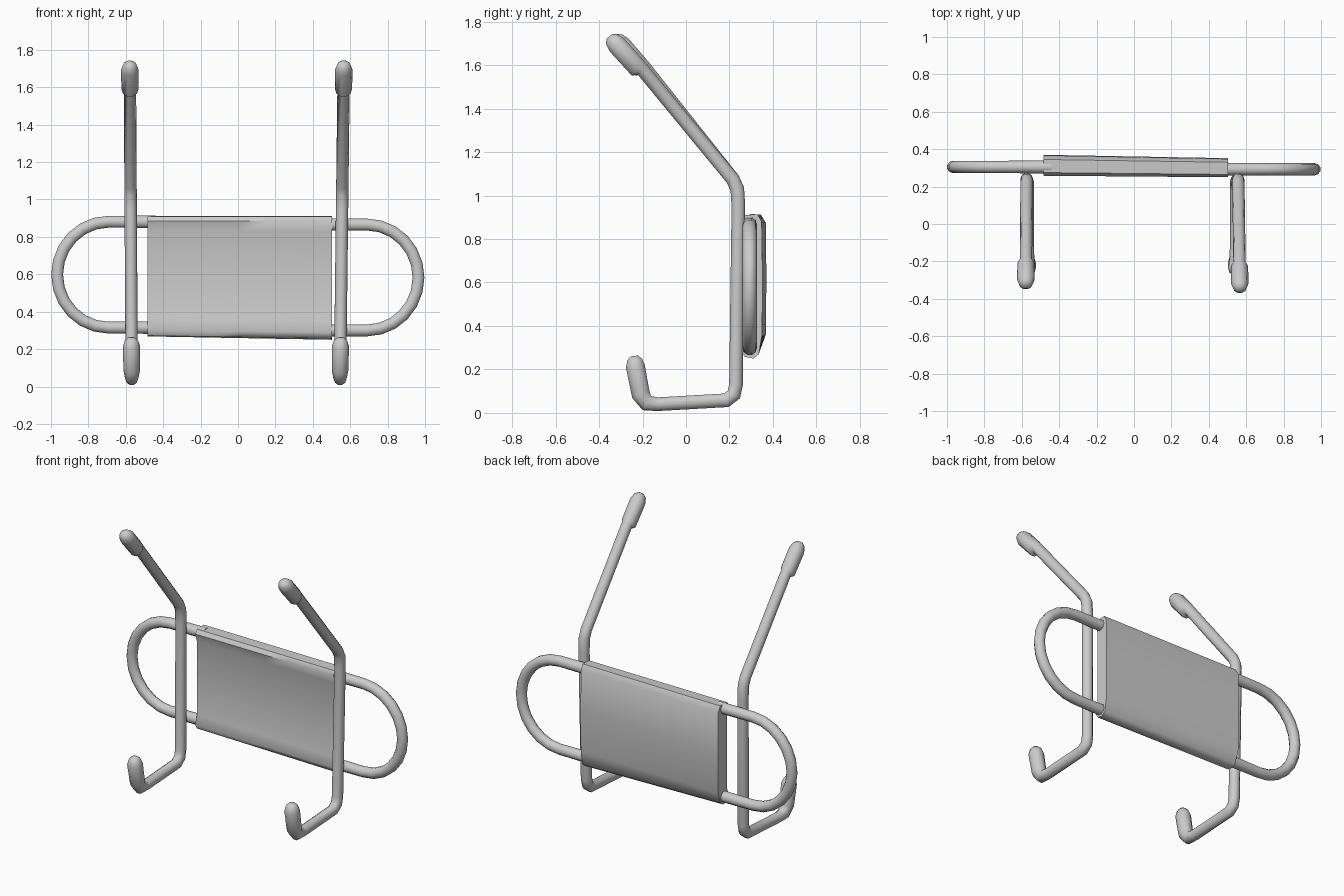
import bpy, bmesh, math
from mathutils import Vector

if "Cube" in bpy.data.objects:
    bpy.data.objects.remove(bpy.data.objects["Cube"])


def finish(name, bm):
    bmesh.ops.recalc_face_normals(bm, faces=bm.faces)
    mesh = bpy.data.meshes.new(name)
    bm.to_mesh(mesh)
    bm.free()
    ob = bpy.data.objects.new(name, mesh)
    bpy.context.collection.objects.link(ob)
    bpy.ops.object.select_all(action='DESELECT')
    ob.select_set(True)
    bpy.context.view_layer.objects.active = ob
    bpy.ops.object.shade_smooth_by_angle(angle=math.radians(50))
    return ob


def loft(name, rings):
    """Skin a list of equal-length point rings and cap both ends."""
    bm = bmesh.new()
    rows = [[bm.verts.new(p) for p in ring] for ring in rings]
    n = len(rows[0])
    for a, b in zip(rows, rows[1:]):
        for i in range(n):
            j = (i + 1) % n
            bm.faces.new((a[i], a[j], b[j], b[i]))
    bm.faces.new(rows[0])
    bm.faces.new(rows[-1])
    return finish(name, bm)


def tube(name, path, normal, sides=10):
    """Mitred sweep along a planar path of (point, radius)."""
    pts = [Vector(p) for p, _ in path]
    n = Vector(normal)
    rings = []
    for i, (_, r) in enumerate(path):
        d0 = (pts[i] - pts[max(i - 1, 0)]).normalized()
        d1 = (pts[min(i + 1, len(pts) - 1)] - pts[i]).normalized()
        t = (d0 + d1).normalized()
        side = t.cross(n).normalized()
        stretch = 1 / max(t.dot(d1 if d1.length else d0), 0.6)
        rings.append([pts[i] + n * r * math.cos(a) + side * r * stretch * math.sin(a)
                      for a in (2 * math.pi * k / sides for k in range(sides))])
    return loft(name, rings)


# Hook rods with thick rubber tips: (y, z, radius) from upper tip to lower tip
R = 0.033
rod = [(-0.352, 1.733, 0.018), (-0.342, 1.72, 0.036), (-0.318, 1.693, 0.047),
       (-0.225, 1.59, 0.046), (-0.205, 1.585, R), (0.215, 1.075, R),
       (0.236, 1.03, R), (0.241, 0.95, R), (0.230, 0.13, R), (0.220, 0.085, R),
       (0.185, 0.058, R), (-0.13, 0.040, R), (-0.18, 0.045, 0.036),
       (-0.208, 0.085, 0.044), (-0.233, 0.215, 0.046),
       (-0.236, 0.245, 0.036), (-0.238, 0.262, 0.018)]
for name, x0, lean, shift in (("left_hook_rod", -0.568, -0.006, 0.02),
                              ("right_hook_rod", 0.545, 0.012, 0.0)):
    path = [((x0 + lean * z, y + shift * max(0, (z - 1.05) / 0.65), z), r)
            for y, z, r in rod]
    tube(name, path, (1, 0, 0))

# Rounded side loops running into the panel
for name, s, cx, cz, y in (("left_loop", -1, 0.692, 0.598, 0.305),
                           ("right_loop", 1, 0.690, 0.583, 0.293)):
    path = [((s * 0.44, y, cz + 0.283), 0.035)]
    for k in range(13):
        a = math.pi / 2 - math.pi * k / 12
        path.append(((s * (cx + 0.275 * math.cos(a)), y, cz + 0.283 * math.sin(a)), R))
    path.append(((s * 0.44, y, cz - 0.283), 0.035))
    tube(name, path, (0, 1, 0))

# Padded panel: (y, z) end profiles, wrapped around the loop tubes
left = [(0.258, 0.885), (0.275, 0.91), (0.345, 0.912), (0.367, 0.875),
        (0.370, 0.62), (0.367, 0.36), (0.340, 0.285), (0.315, 0.268),
        (0.275, 0.272), (0.258, 0.30), (0.276, 0.36), (0.276, 0.83)]
right = [(0.250, 0.885), (0.265, 0.91), (0.330, 0.913), (0.348, 0.88),
         (0.352, 0.62), (0.350, 0.36), (0.335, 0.27), (0.310, 0.25),
         (0.270, 0.258), (0.250, 0.29), (0.268, 0.35), (0.268, 0.83)]
rings = []
for k in range(7):
    t = k / 6
    rings.append([(-0.485 + 0.988 * t, a[0] + (b[0] - a[0]) * t, a[1] + (b[1] - a[1]) * t)
                  for a, b in zip(left, right)])
loft("panel", rings)
